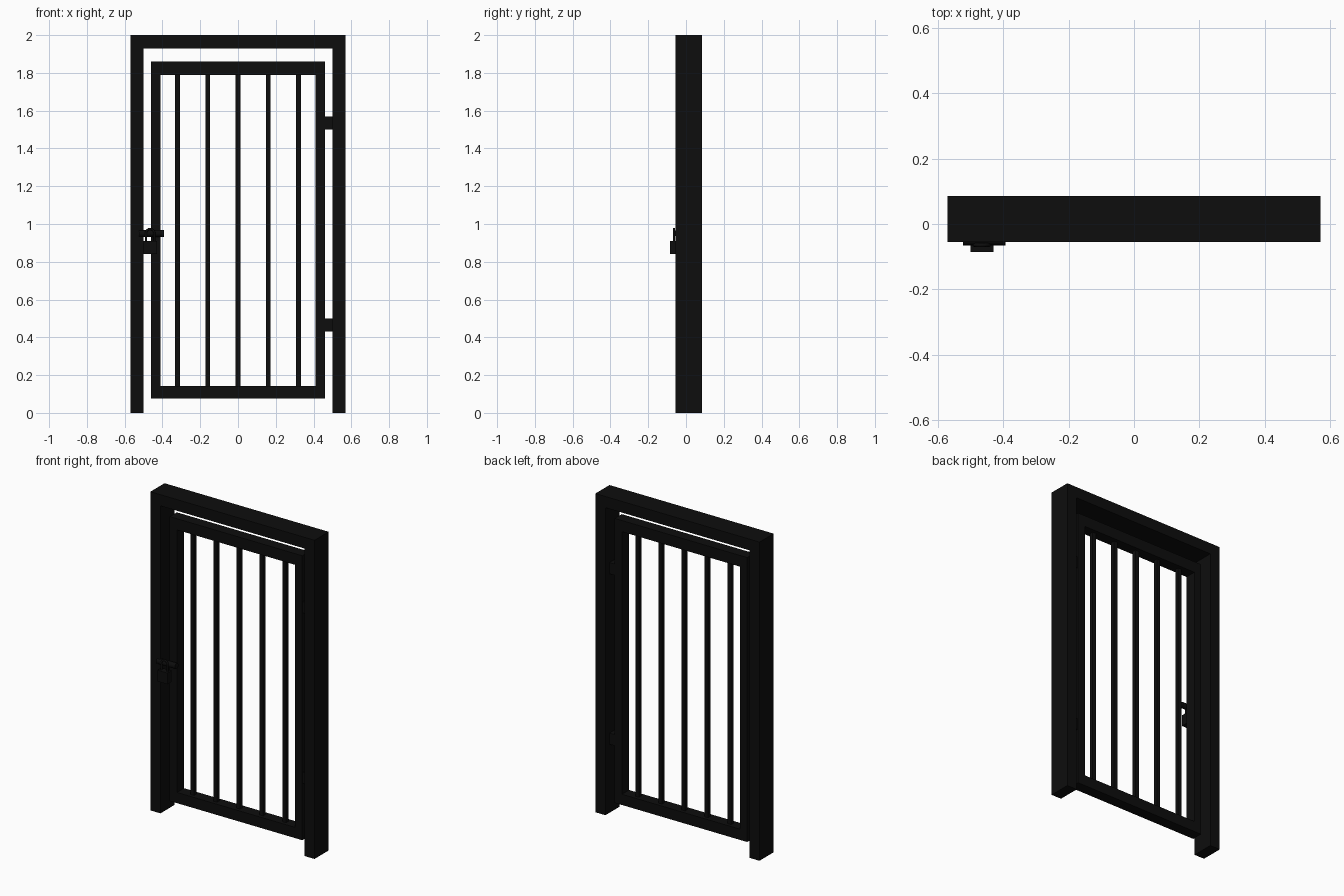
import bpy
import math
from mathutils import Vector

cube = bpy.data.objects.get("Cube")
if cube:
    bpy.data.objects.remove(cube, do_unlink=True)

black = bpy.data.materials.new("black_metal")
black.use_nodes = True
COLOUR = (0.004, 0.004, 0.004, 1)
black.diffuse_color = COLOUR
black.node_tree.nodes["Principled BSDF"].inputs["Base Color"].default_value = COLOUR


def box(name, x, y, z):
    """Box given by its (min, max) range on each axis."""
    lo, hi = Vector((x[0], y[0], z[0])), Vector((x[1], y[1], z[1]))
    bpy.ops.mesh.primitive_cube_add(size=1, location=(lo + hi) / 2)
    ob = bpy.context.object
    ob.name = name
    ob.scale = hi - lo
    bpy.ops.object.transform_apply(location=False, rotation=False, scale=True)
    ob.data.materials.append(black)
    return ob


FRAME_Y = (-0.055, 0.085)
DOOR_Y = (-0.02, 0.05)
MID_Y = 0.015

# Outer frame
for side, s in (("left", 1), ("right", -1)):
    box(f"frame_post_{side}", sorted((s * 0.5, s * 0.57)), FRAME_Y, (0, 1.93))
box("frame_lintel", (-0.57, 0.57), FRAME_Y, (1.93, 2))

# Door leaf
for side, s in (("left", 1), ("right", -1)):
    box(f"door_stile_{side}", sorted((s * 0.41, s * 0.46)), DOOR_Y, (0.075, 1.86))
box("door_rail_bottom", (-0.41, 0.41), DOOR_Y, (0.075, 0.142))
box("door_rail_top", (-0.41, 0.41), DOOR_Y, (1.79, 1.86))

# Vertical bars
H = 0.0125
for i in range(5):
    x = (i - 2) * 0.16
    box(f"door_bar_{i + 1}", (x - H, x + H), (MID_Y - H, MID_Y + H), (0.142, 1.79))

# Hinges
for label, z in (("lower", 0.465), ("upper", 1.535)):
    box(f"hinge_{label}", (0.46, 0.5), (MID_Y - 0.03, MID_Y + 0.03), (z - 0.035, z + 0.035))

# Sliding bolt
bpy.ops.mesh.primitive_cylinder_add(vertices=16, radius=0.018, depth=0.13,
                                    location=(-0.458, -0.047, 0.95),
                                    rotation=(0, math.pi / 2, 0))
bolt = bpy.context.object
bolt.name = "latch_bolt"
bolt.data.materials.append(black)
bpy.ops.object.shade_smooth_by_angle()

# Padlock body and shackle
box("padlock_body", (-0.5, -0.43), (-0.085, -0.045), (0.84, 0.91))
curve = bpy.data.curves.new("padlock_shackle", "CURVE")
curve.dimensions = "3D"
curve.bevel_depth = 0.006
curve.bevel_resolution = 2
path = [(-0.487, 0.905)]
path += [(-0.465 - 0.022 * math.cos(a), 0.952 + 0.022 * math.sin(a))
         for a in (math.pi * k / 8 for k in range(9))]
path += [(-0.443, 0.905)]
spline = curve.splines.new("POLY")
spline.points.add(len(path) - 1)
for point, (x, z) in zip(spline.points, path):
    point.co = (x, -0.064, z, 1)
curve.materials.append(black)
shackle = bpy.data.objects.new("padlock_shackle", curve)
bpy.context.collection.objects.link(shackle)
